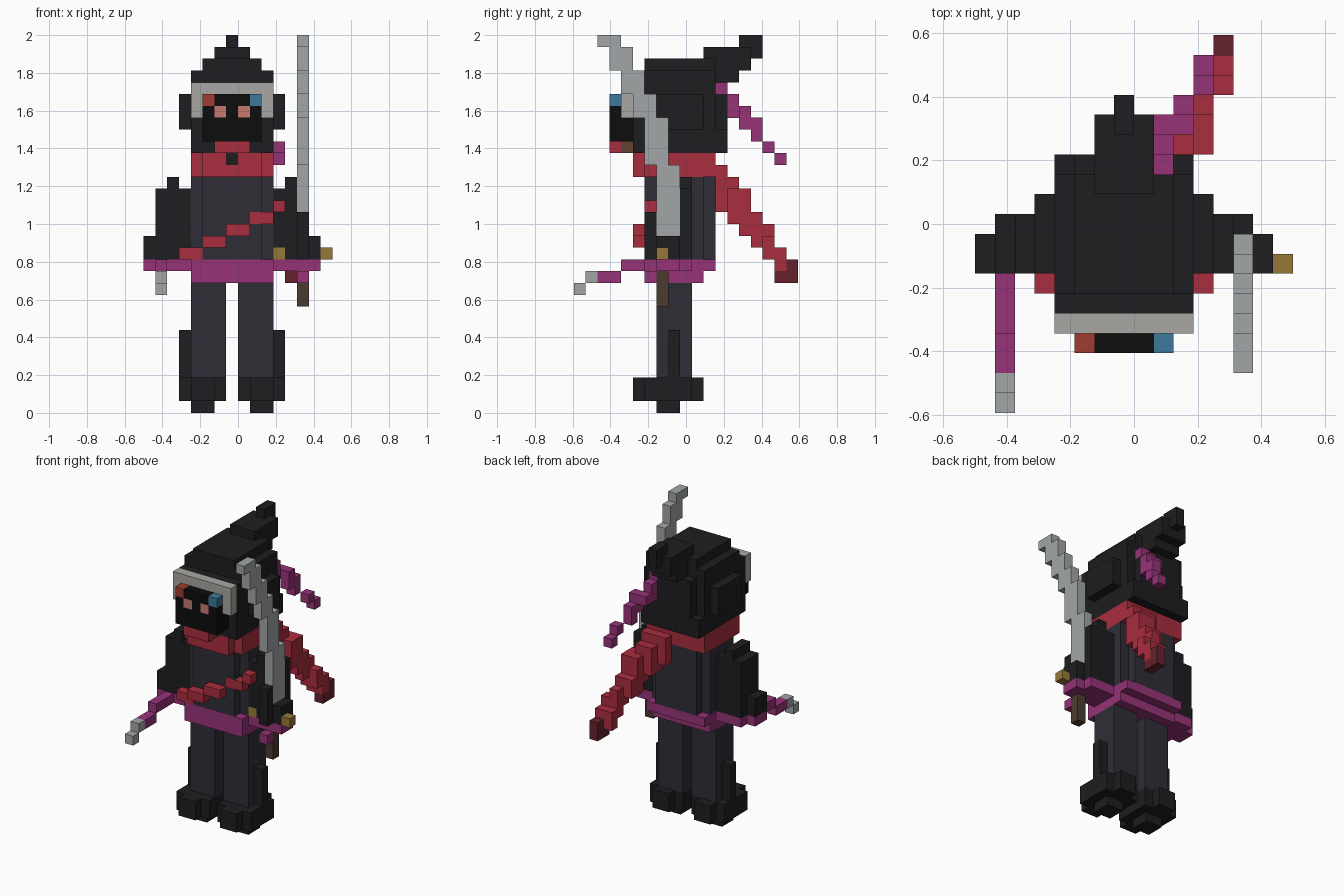
import bpy

if "Cube" in bpy.data.objects:
    bpy.data.objects.remove(bpy.data.objects["Cube"])

V = 2 / 32           # voxel size
cells = {}           # (i, j, k) -> part name
colors = {}          # part name -> colour


def part(name, color, *boxes):
    """Fill boxes (i0, i1, j0, j1, k0, k1), end-exclusive, in voxel units."""
    colors[name] = color
    for i0, i1, j0, j1, k0, k1 in boxes:
        for i in range(i0, i1):
            for j in range(j0, j1):
                for k in range(k0, k1):
                    cells[i, j, k] = name


def mirror(*boxes):
    """Boxes plus their reflection about the body centre line."""
    return list(boxes) + [(-1 - b[1], -1 - b[0], *b[2:]) for b in boxes]


DARK = (0.013, 0.013, 0.016)
CLOTH = (0.029, 0.027, 0.037)
RED = (0.4, 0.027, 0.05)
PURPLE = (0.31, 0.033, 0.185)
STEEL = (0.36, 0.38, 0.39)
GOLD = (0.3, 0.19, 0.04)

# legs and boots
part("legs", CLOTH, *mirror((0, 3, 7, 10, 3, 11)))
part("boots", DARK, *mirror((1, 3, 7, 9, 0, 1), (1, 3, 5, 11, 1, 3),
                            (0, 4, 6, 10, 1, 3), (3, 4, 8, 9, 3, 7)))

# torso with trimmed corners
part("torso", CLOTH, (-4, 3, 7, 11, 13, 20), (-3, 2, 6, 12, 13, 20))

# sleeves (the sword arm is one voxel narrower)
part("left_sleeve", DARK, (-6, -5, 7, 10, 19, 20), (-7, -4, 7, 10, 13, 19),
     (-8, -7, 7, 9, 13, 15))
part("right_sleeve", DARK, (4, 5, 7, 10, 19, 20), (3, 5, 7, 10, 13, 19),
     (5, 6, 7, 10, 13, 19), (5, 6, 6, 7, 13, 17), (6, 7, 7, 9, 13, 15))

# belt and wrist wraps
part("belt", PURPLE, (-4, 3, 6, 11, 11, 12), (-4, 3, 6, 12, 12, 13))
part("wrist_wraps", PURPLE, (-8, -7, 7, 9, 12, 13), (-7, -4, 7, 10, 12, 13),
     (3, 6, 7, 10, 12, 13), (6, 7, 7, 9, 12, 13), (5, 6, 6, 7, 11, 12))

# diagonal chest strap
part("chest_strap", RED, (-5, -3, 6, 7, 13, 14), (-3, -1, 5, 6, 14, 15),
     (-1, 1, 5, 6, 15, 16), (1, 3, 6, 7, 16, 17), (3, 4, 6, 7, 17, 18))

# collar and trailing scarf
part("collar", RED, (-4, 3, 6, 12, 20, 22), (-3, 2, 5, 6, 20, 22))
part("collar_knot", DARK, (-1, 0, 5, 6, 21, 22))
part("scarf_tail", RED, (0, 3, 12, 13, 18, 21), (1, 3, 12, 14, 17, 20),
     (2, 4, 13, 15, 16, 19), (2, 4, 14, 16, 15, 17), (3, 4, 15, 17, 14, 16),
     (4, 5, 16, 17, 14, 15), (3, 5, 16, 18, 13, 14), (3, 5, 17, 18, 12, 13))
part("scarf_tip", (0.13, 0.016, 0.025), (4, 5, 17, 19, 11, 12),
     (4, 5, 18, 19, 12, 13))

# hood with stepped edges, ear flaps and backswept peak
part("hood", DARK, (-4, 3, 5, 12, 22, 28), (-4, 3, 6, 12, 28, 29),
     (-3, 2, 6, 12, 29, 30), (-4, 3, 12, 13, 22, 24),
     (-3, 2, 12, 13, 24, 27), (-3, 1, 12, 13, 27, 28))
part("ear_flaps", DARK, *mirror((3, 4, 7, 11, 24, 27)))
part("hood_peak", DARK, (-2, 1, 12, 14, 28, 29), (-2, 1, 12, 15, 29, 30),
     (-2, 1, 11, 15, 30, 31), (-1, 0, 15, 16, 30, 31), (-1, 0, 14, 16, 31, 32))

# face and headband
part("headband", (0.4, 0.39, 0.36), (-4, 3, 4, 5, 27, 28),
     *mirror((2, 3, 4, 5, 25, 27)))
part("face", (0.004, 0.004, 0.004), (-3, 2, 3, 5, 23, 27))
part("chin", (0.13, 0.06, 0.035), (-2, 1, 4, 5, 22, 23))
part("mouth_cloth", RED, (-2, 1, 3, 4, 22, 23))
part("eyes", (0.58, 0.19, 0.16), (-2, -1, 3, 4, 25, 26), (0, 1, 3, 4, 25, 26))
part("red_stud", (0.35, 0.045, 0.03), (-3, -2, 3, 4, 26, 27))
part("blue_stud", (0.048, 0.19, 0.33), (1, 2, 3, 4, 26, 27))

# ribbon flowing from the back of the hood
part("ribbon", PURPLE, (1, 2, 12, 13, 27, 28), (1, 2, 13, 14, 25, 27),
     (1, 2, 14, 15, 25, 26), (2, 3, 14, 15, 24, 26), (2, 3, 15, 16, 23, 25),
     (3, 4, 16, 17, 22, 23), (3, 4, 17, 18, 21, 22))

# dagger in the left hand
part("dagger_grip", PURPLE, (-7, -6, 4, 7, 12, 13), (-7, -6, 2, 4, 11, 12))
part("dagger_tip", STEEL, (-7, -6, 1, 2, 11, 12), (-7, -6, 0, 1, 10, 11))

# curved sword in the right hand
part("sword_blade", STEEL, (5, 6, 7, 9, 14, 21), (5, 6, 6, 8, 21, 25),
     (5, 6, 5, 7, 25, 27), (5, 6, 4, 6, 27, 29), (5, 6, 3, 5, 29, 31),
     (5, 6, 2, 4, 31, 32))
part("sword_handle", (0.07, 0.045, 0.03), (5, 6, 7, 8, 9, 12))
part("sword_guard", GOLD, (3, 4, 7, 8, 13, 14), (7, 8, 7, 8, 13, 14))

# corner offsets of each cube face, keyed by outward direction
FACES = {
    (1, 0, 0): [(1, 0, 0), (1, 1, 0), (1, 1, 1), (1, 0, 1)],
    (-1, 0, 0): [(0, 0, 0), (0, 0, 1), (0, 1, 1), (0, 1, 0)],
    (0, 1, 0): [(0, 1, 0), (0, 1, 1), (1, 1, 1), (1, 1, 0)],
    (0, -1, 0): [(0, 0, 0), (1, 0, 0), (1, 0, 1), (0, 0, 1)],
    (0, 0, 1): [(0, 0, 1), (1, 0, 1), (1, 1, 1), (0, 1, 1)],
    (0, 0, -1): [(0, 0, 0), (0, 1, 0), (1, 1, 0), (1, 0, 0)],
}

# one mesh per part, keeping only the exposed faces
for name, color in colors.items():
    index, faces = {}, []
    for c in [c for c, n in cells.items() if n == name]:
        for d, corners in FACES.items():
            if tuple(a + b for a, b in zip(c, d)) in cells:
                continue
            face = []
            for o in corners:
                p = tuple(a + b for a, b in zip(c, o))
                face.append(index.setdefault(p, len(index)))
            faces.append(face)
    if not faces:
        continue
    verts = [(i * V, (j - 9.5) * V, k * V) for i, j, k in index]
    mesh = bpy.data.meshes.new(name)
    mesh.from_pydata(verts, [], faces)
    mat = bpy.data.materials.new(name + "_color")
    mat.diffuse_color = (*color, 1)
    mat.use_nodes = True
    mat.node_tree.nodes["Principled BSDF"].inputs["Base Color"].default_value = mat.diffuse_color
    mesh.materials.append(mat)
    bpy.context.collection.objects.link(bpy.data.objects.new(name, mesh))
